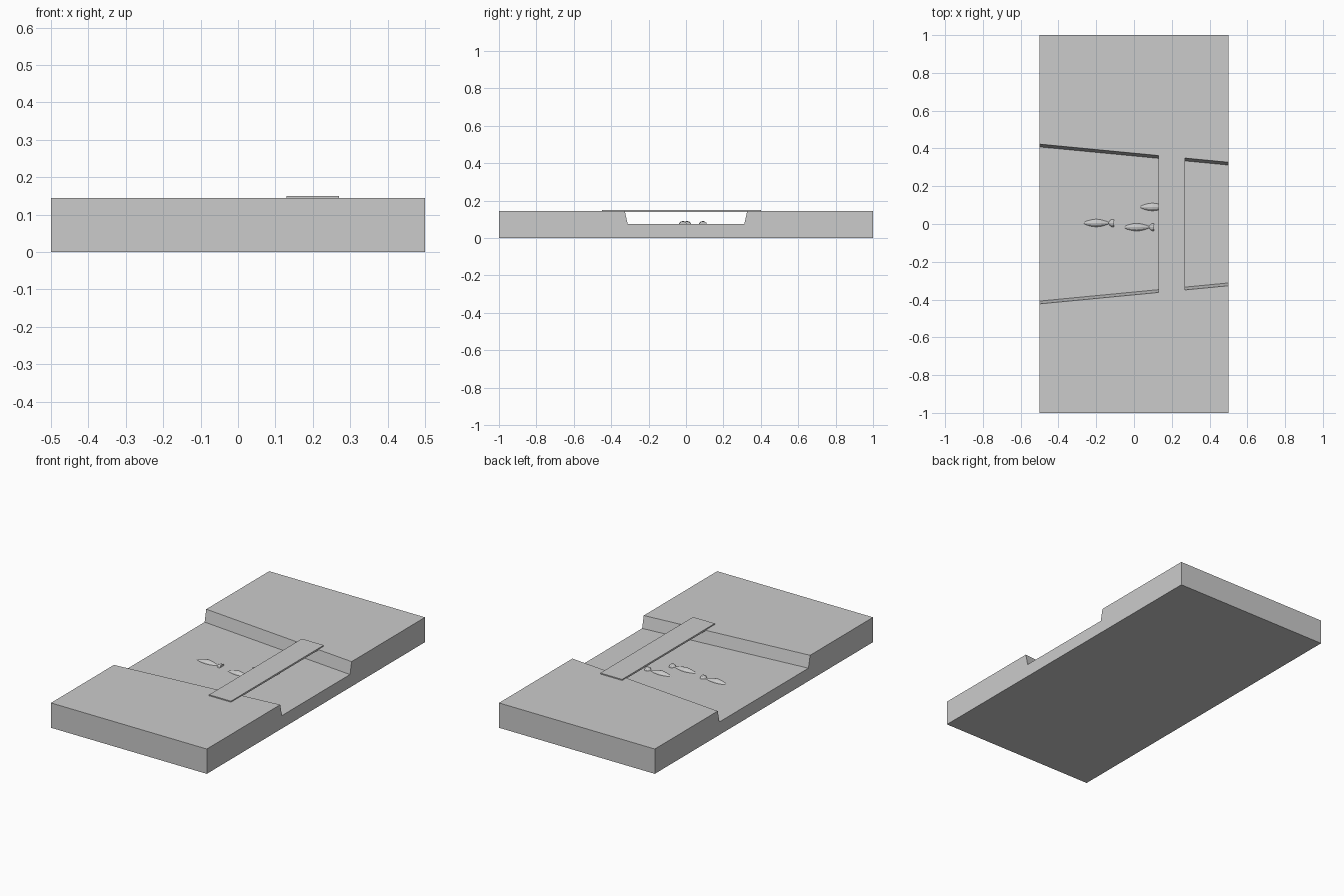
import bpy, bmesh, math
from mathutils import Vector

cube = bpy.data.objects.get("Cube")
if cube:
    bpy.data.objects.remove(cube, do_unlink=True)

grey = bpy.data.materials.new("plain_grey")
grey.use_nodes = True
tone = (0.6, 0.6, 0.6, 1)
grey.diffuse_color = tone
grey.node_tree.nodes["Principled BSDF"].inputs["Base Color"].default_value = tone

LAND, FLOOR = 0.144, 0.075


def loft(name, rings, location=(0, 0, 0)):
    """Skin closed rings of points and cap both ends."""
    bm = bmesh.new()
    loops = [[bm.verts.new(p) for p in ring] for ring in rings]
    for a, b in zip(loops, loops[1:]):
        for i in range(len(a)):
            j = (i + 1) % len(a)
            bm.faces.new((a[i], a[j], b[j], b[i]))
    bm.faces.new(loops[0])
    bm.faces.new(loops[-1])
    bmesh.ops.recalc_face_normals(bm, faces=bm.faces)
    mesh = bpy.data.meshes.new(name)
    bm.to_mesh(mesh)
    bm.free()
    mesh.materials.append(grey)
    obj = bpy.data.objects.new(name, mesh)
    obj.location = location
    bpy.context.collection.objects.link(obj)
    return obj


# Land block with a tapering river channel
def land_section(x, bank):
    half = [(1, 0), (1, LAND), (bank, LAND), (bank - 0.015, FLOOR)]
    outline = half + [(-y, z) for y, z in reversed(half)]
    return [(x, y, z) for y, z in outline]


loft("river_land", [land_section(-0.5, 0.423), land_section(0.5, 0.327)])

# Flat bridge deck across the channel
deck = [(-0.45, 0.14), (0.40, 0.14), (0.40, 0.15), (-0.45, 0.15)]
loft("bridge_deck", [[(x, y, z) for y, z in deck] for x in (0.13, 0.27)])

# Fish half sunk in the river: (distance from nose, half width, half height)
BODY = [(0, 0.003, 0.003), (0.02, 0.012, 0.011), (0.045, 0.019, 0.017),
        (0.07, 0.022, 0.02), (0.095, 0.019, 0.017), (0.12, 0.012, 0.011),
        (0.138, 0.005, 0.006)]
TAIL = [(0.136, 0.006, 0.007), (0.144, 0.016, 0.014),
        (0.152, 0.021, 0.018), (0.163, 0.021, 0.018)]


def fish_rings(profile, sides=12):
    angles = [math.tau * i / sides for i in range(sides)]
    return [[Vector((x, w * math.cos(a), h * math.sin(a))) for a in angles]
            for x, w, h in profile]


for n, (x, y) in enumerate([(-0.27, 0.005), (-0.056, -0.017), (0.028, 0.09)], 1):
    spot = (x, y, FLOOR - 0.004)
    loft(f"fish_body_{n}", fish_rings(BODY), spot)
    loft(f"fish_tail_{n}", fish_rings(TAIL), spot)
